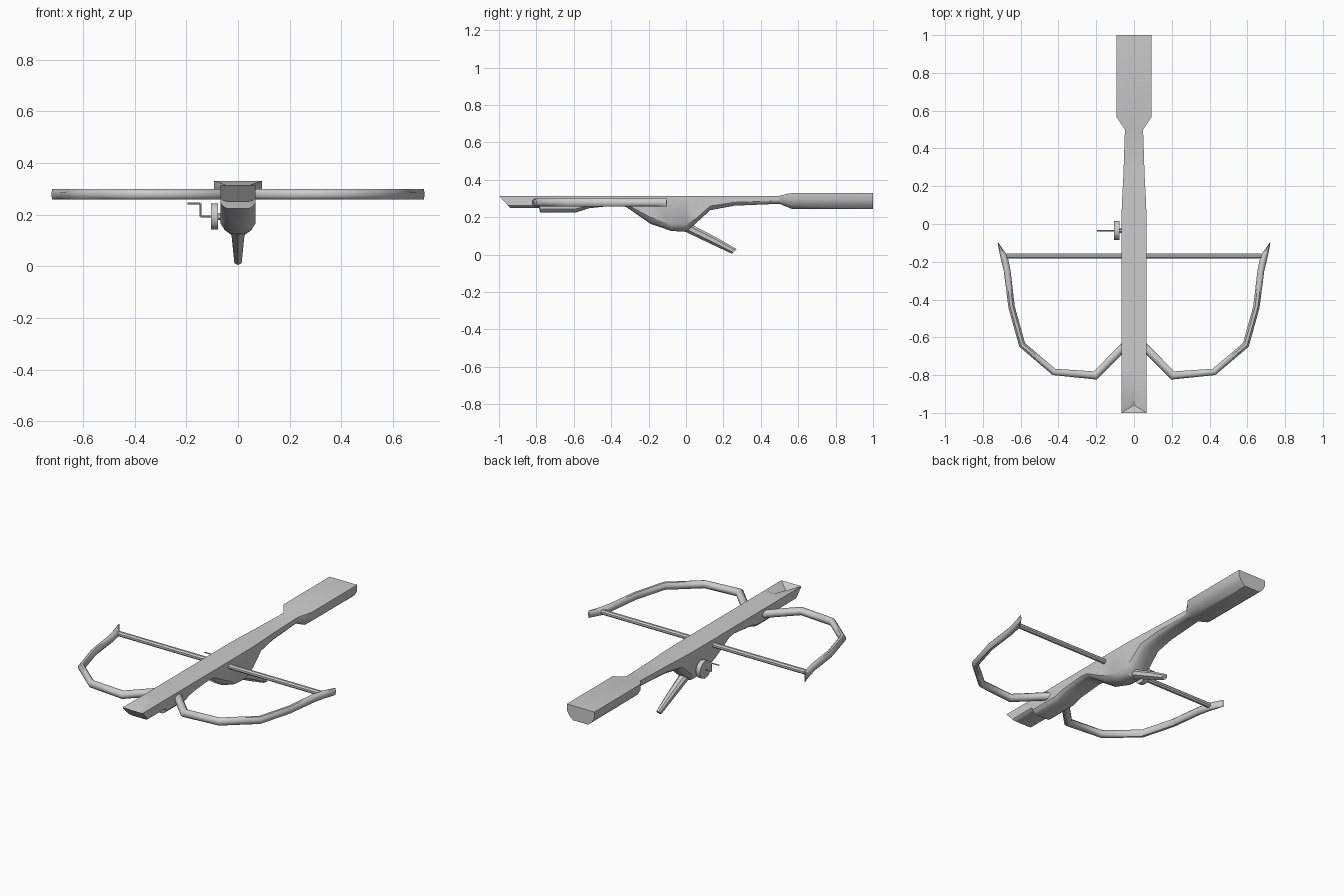
import bpy, bmesh, math
from mathutils import Vector

if "Cube" in bpy.data.objects:
    bpy.data.objects.remove(bpy.data.objects["Cube"])


def make(name, bm, angle=35):
    bmesh.ops.recalc_face_normals(bm, faces=bm.faces)
    me = bpy.data.meshes.new(name)
    bm.to_mesh(me)
    bm.free()
    ob = bpy.data.objects.new(name, me)
    bpy.context.collection.objects.link(ob)
    bpy.ops.object.select_all(action='DESELECT')
    ob.select_set(True)
    bpy.context.view_layer.objects.active = ob
    bpy.ops.object.shade_smooth_by_angle(angle=math.radians(angle))
    return ob


def loft(name, rings, angle=35):
    bm = bmesh.new()
    rows = [[bm.verts.new(p) for p in ring] for ring in rings]
    n = len(rows[0])
    for a, b in zip(rows, rows[1:]):
        for i in range(n):
            j = (i + 1) % n
            bm.faces.new((a[i], a[j], b[j], b[i]))
    caps = [bm.faces.new(rows[0]), bm.faces.new(rows[-1])]
    bmesh.ops.triangulate(bm, faces=caps)
    return make(name, bm, angle)


def cylinder(name, a, b, r, sides):
    a, b = Vector(a), Vector(b)
    q = (b - a).to_track_quat('Z', 'Y')
    ring = [q @ Vector((r * math.cos(t), r * math.sin(t), 0))
            for t in (2 * math.pi * (i + .5) / sides for i in range(sides))]
    return loft(name, [[a + p for p in ring], [b + p for p in ring]])


# Stock: y, half width, top z, side z, bottom half width, bottom z, groove depth, front slant
sections = [
    (-1.0, .067, .315, .262, .045, .25, .045, .92),
    (-.84, .067, .315, .262, .045, .25, 0, 0),
    (-.785, .067, .315, .262, .045, .25, 0, 0),
    (-.78, .067, .315, .245, .045, .225, 0, 0),
    (-.59, .067, .315, .245, .045, .225, 0, 0),
    (-.52, .067, .315, .262, .045, .248, 0, 0),
    (-.37, .067, .315, .275, .045, .264, 0, 0),
    (-.32, .067, .315, .27, .04, .255, 0, 0),
    (-.19, .067, .315, .2, .028, .165, 0, 0),
    (-.08, .067, .315, .165, .026, .127, 0, 0),
    (0, .067, .315, .165, .026, .122, 0, 0),
    (.05, .066, .315, .19, .026, .165, 0, 0),
    (.13, .063, .315, .26, .035, .238, 0, 0),
    (.26, .056, .315, .28, .035, .262, 0, 0),
    (.5, .048, .315, .29, .03, .272, 0, 0),
    (.565, .092, .33, .295, .05, .245, 0, 0),
    (1.0, .092, .33, .295, .05, .243, 0, 0),
]
rings = []
for y, w, zt, zs, bw, zb, g, s in sections:
    half = [(w, zt), (w, zs), (w * .6 + bw * .4, zs * .4 + zb * .6), (bw, zb)]
    pts = [(0, zt - g)] + half + [(-x, z) for x, z in reversed(half)]
    rings.append([(x, y + s * (zt - z), z) for x, z in pts])
loft("stock", rings)

# Trigger lever, angled down and back under the stock
rings = []
for (y1, z1), (y2, z2), w in [((-.06, .15), (.02, .19), .028),
                              ((0, .121), (.045, .153), .026),
                              ((.13, .059), (.165, .091), .02),
                              ((.245, .005), (.27, .03), .014)]:
    lo, hi = Vector((0, y1, z1)), Vector((0, y2, z2))
    sx = Vector((w, 0, 0))
    rings.append([lo, lo.lerp(hi, .3) + sx, lo.lerp(hi, .75) + sx, hi + sx * .5,
                  hi - sx * .5, lo.lerp(hi, .75) - sx, lo.lerp(hi, .3) - sx])
loft("trigger_lever", rings)

# Bow limbs: x, y, half width in plan
path = [(.04, -.635, .021), (.205, -.802, .021), (.424, -.783, .017), (.592, -.64, .017),
        (.648, -.44, .017), (.672, -.245, .018), (.688, -.175, .019), (.719, -.102, .003)]
for side, label in ((1, "right"), (-1, "left")):
    rings = []
    pts = [Vector(p[:2]) for p in path]
    for i, p in enumerate(pts):
        d1 = (p - pts[max(i - 1, 0)]).normalized() if i else (pts[1] - p).normalized()
        d2 = (pts[i + 1] - p).normalized() if i < len(pts) - 1 else d1
        d = (d1 + d2).normalized()
        w = path[i][2] / max(d.dot(d1), .7)
        ring = []
        for k in range(8):
            t = 2 * math.pi * (k + .5) / 8
            c, s = math.cos(t) / .924, math.sin(t) / .924
            ring.append((side * (p.x + d.y * w * c), p.y - d.x * w * c, .279 + .021 * s))
        rings.append(ring)
    loft("bow_limb_" + label, rings, 50)

# Bowstring
cylinder("bowstring", (-.675, -.17, .28), (.675, -.17, .28), .015, 8)

# Winding wheel and its bent crank
cylinder("winding_wheel", (-.105, -.035, .193), (-.077, -.035, .193), .052, 16)
cylinder("wheel_axle", (-.08, -.035, .193), (-.05, -.035, .193), .014, 8)
corners = [(-.1, -.035, .193), (-.145, -.035, .193), (-.145, -.035, .243), (-.195, -.035, .243)]
for i, (a, b) in enumerate(zip(corners, corners[1:])):
    cylinder("crank_rod_%d" % (i + 1), a, b, .004, 6)
